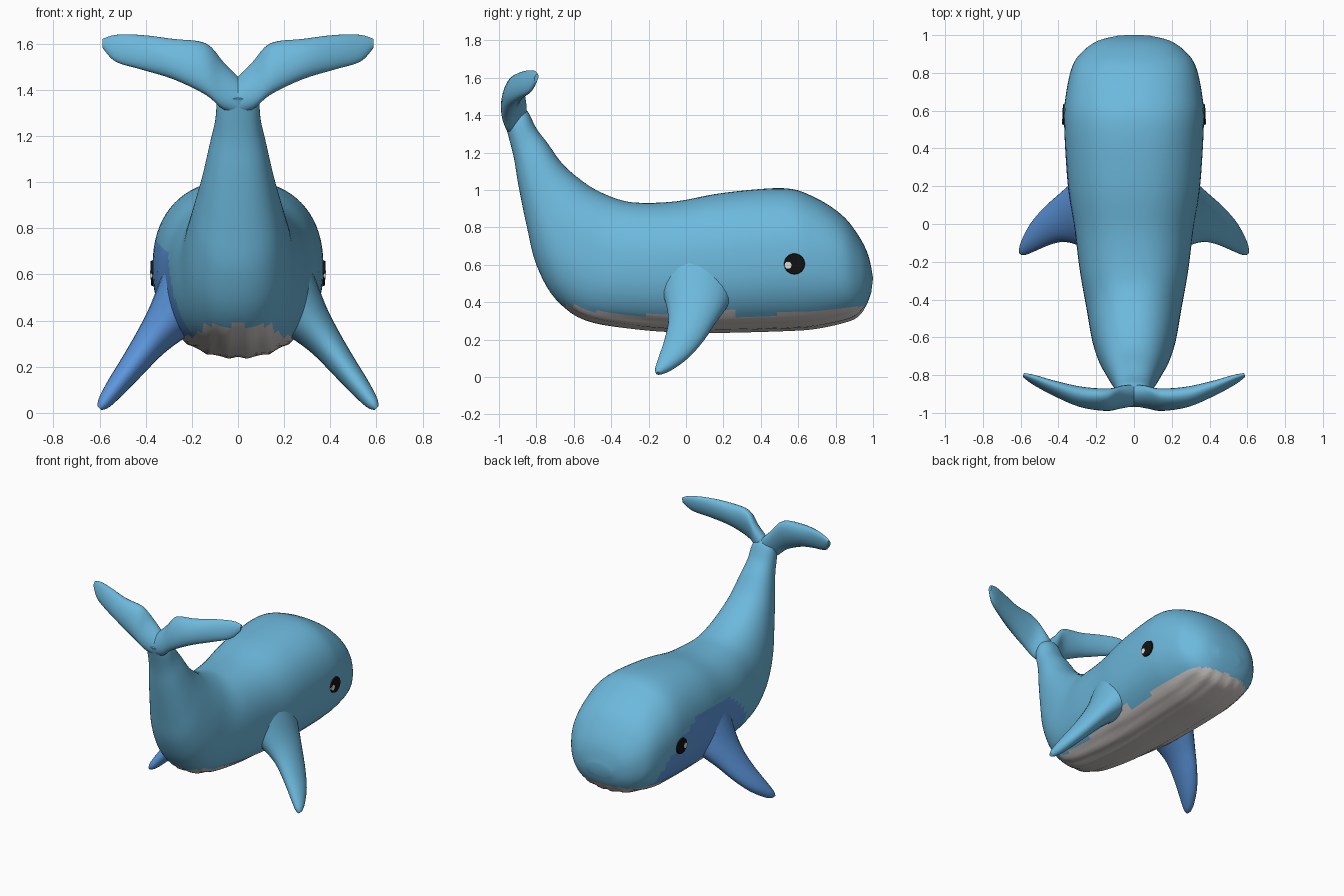
import bpy, bmesh, math
from mathutils import Vector
from mathutils.bvhtree import BVHTree

cube = bpy.data.objects.get("Cube")
if cube:
    bpy.data.objects.remove(cube)


def material(name, rgb):
    m = bpy.data.materials.new(name)
    m.use_nodes = True
    m.diffuse_color = (*rgb, 1)
    m.node_tree.nodes["Principled BSDF"].inputs["Base Color"].default_value = (*rgb, 1)
    return m


SKY = material("light blue", (0.153, 0.485, 0.723))
BLUE = material("deep blue", (0.107, 0.305, 0.716))
GREY = material("belly grey", (0.64, 0.60, 0.58))
BLACK = material("eye black", (0.006, 0.006, 0.006))
WHITE = material("eye white", (0.75, 0.75, 0.75))


def catmull(a, b, c, d, t):
    return 0.5 * (2 * b + (c - a) * t + (2 * a - 5 * b + 4 * c - d) * t * t
                  + (3 * b - a - 3 * c + d) * t ** 3)


def loft(rings, sides, steps, power=2.0):
    """Skin smooth rings, each given as centre, half axis u and half axis v."""
    bm, loops = bmesh.new(), []
    last = len(rings) - 1
    for i in range(last):
        four = [rings[max(0, min(last, i + k))] for k in (-1, 0, 1, 2)]
        for s in range(steps + (i == last - 1)):
            c, u, v = (catmull(*(r[j] for r in four), s / steps) for j in range(3))
            loop = []
            for k in range(sides):
                a = 2 * math.pi * k / sides
                ca, sa = math.cos(a), math.sin(a)
                x = math.copysign(abs(ca) ** (2 / power), ca)
                y = math.copysign(abs(sa) ** (2 / power), sa)
                loop.append(bm.verts.new(c + u * x + v * y))
            loops.append(loop)
    for p, q in zip(loops, loops[1:]):
        for k in range(sides):
            n = (k + 1) % sides
            bm.faces.new((p[k], p[n], q[n], q[k]))
    bm.faces.new(loops[0])
    bm.faces.new(loops[-1])
    bmesh.ops.recalc_face_normals(bm, faces=bm.faces)
    return bm


def add_object(name, bm, mats):
    mesh = bpy.data.meshes.new(name)
    bm.to_mesh(mesh)
    obj = bpy.data.objects.new(name, mesh)
    bpy.context.collection.objects.link(obj)
    for m in mats:
        mesh.materials.append(m)
    bpy.ops.object.select_all(action="DESELECT")
    obj.select_set(True)
    bpy.context.view_layer.objects.active = obj
    bpy.ops.object.shade_smooth_by_angle(angle=math.radians(50))
    return obj


# Body sections: back y, back z, underside y, underside z, half width
sections = [
    (1.0, .53, .99, .45, .09), (.975, .65, .965, .385, .19),
    (.92, .76, .92, .325, .265), (.83, .87, .85, .295, .325),
    (.68, .965, .7, .262, .36), (.52, 1.01, .55, .25, .37),
    (.2, .985, .2, .24, .35), (-.05, .94, 0, .24, .315),
    (-.25, .932, -.27, .258, .285), (-.36, .95, -.54, .305, .25),
    (-.48, 1.0, -.70, .42, .225), (-.57, 1.06, -.80, .6, .195),
    (-.66, 1.14, -.85, .8, .16), (-.74, 1.25, -.895, 1.02, .125),
    (-.8, 1.33, -.92, 1.17, .1), (-.84, 1.41, -.95, 1.29, .09),
    (-.875, 1.45, -.97, 1.36, .07),
]
rings = []
for ty, tz, by, bz, w in sections:
    top, low = Vector((0, ty, tz)), Vector((0, by, bz))
    rings.append(((top + low) / 2, Vector((w, 0, 0)), (top - low) / 2))
body = loft(rings, 72, 5, 2.3)


def is_belly(p):
    if p.y > .3:
        return p.z < .32 + .09 * (p.y - .3)
    return p.z < .38 and p.y > -.68 and abs(p.x) < .14 + .15 * (p.y + .65)


def is_patch(p):
    return p.x < -.1 and ((p.y - .22) / .57) ** 2 + ((p.z - .29) / .45) ** 2 < 1


# Colour the belly and the one-sided flank patch
for f in body.faces:
    p = f.calc_center_median()
    f.material_index = 2 if is_belly(p) else 1 if is_patch(p) else 0
tree = BVHTree.FromBMesh(body)
# Shallow pleats along the belly
for v in body.verts:
    if all(f.material_index == 2 for f in v.link_faces):
        v.co.z += .005 * math.cos(v.co.x * 70)
add_object("body", body, [SKY, BLUE, GREY])

# Flippers: centre x, y, z, half chord, half thickness
flipper = [
    (.2, .07, .52, .22, .16), (.3, .06, .40, .17, .105),
    (.38, .035, .305, .13, .075), (.46, -.01, .2, .105, .058),
    (.53, -.065, .11, .08, .045), (.58, -.12, .045, .045, .03),
    (.6, -.145, .02, .015, .012),
]
# Tail flukes: same columns, chord runs upwards
fluke = [
    (-.03, -.91, 1.36, .07, .05), (.06, -.915, 1.415, .105, .06),
    (.14, -.93, 1.49, .115, .055), (.28, -.915, 1.533, .09, .05),
    (.42, -.87, 1.563, .077, .035), (.53, -.825, 1.58, .06, .022),
    (.585, -.8, 1.6, .022, .01),
]


def limb(name, rows, side, chord, thick, mat):
    flip = Vector((side, 1, 1))
    skin = [(Vector((x, y, z)) * flip, Vector(chord) * c * flip, Vector(thick) * t * flip)
            for x, y, z, c, t in rows]
    add_object(name, loft(skin, 24, 4), [mat])


for side, word in ((1, "left"), (-1, "right")):
    limb(word + "_flipper", flipper, side, (0, 1, 0), (.75, 0, .66),
         SKY if side > 0 else BLUE)
    limb(word + "_fluke", fluke, side, (0, .25, .97), (.25, -.95, .25), SKY)
    # Eye discs laid against the head
    for part, y, z, r, lift, mat in (("eye", .58, .605, .056, .003, BLACK),
                                     ("eye_glint", .545, .598, .02, .006, WHITE)):
        head_hit = tree.ray_cast(Vector((side, .58, .605)), Vector((-side, 0, 0)))
        normal = head_hit[1]
        hit = tree.ray_cast(Vector((side, y, z)), Vector((-side, 0, 0)))[0]
        turn = normal.to_track_quat("Z", "Y").to_matrix().to_4x4()
        disc = bmesh.new()
        bmesh.ops.create_cone(disc, cap_ends=True, segments=24, radius1=r,
                              radius2=r * .95, depth=.009, matrix=turn)
        bmesh.ops.translate(disc, verts=disc.verts, vec=hit + normal * lift)
        add_object(word + "_" + part, disc, [mat])
